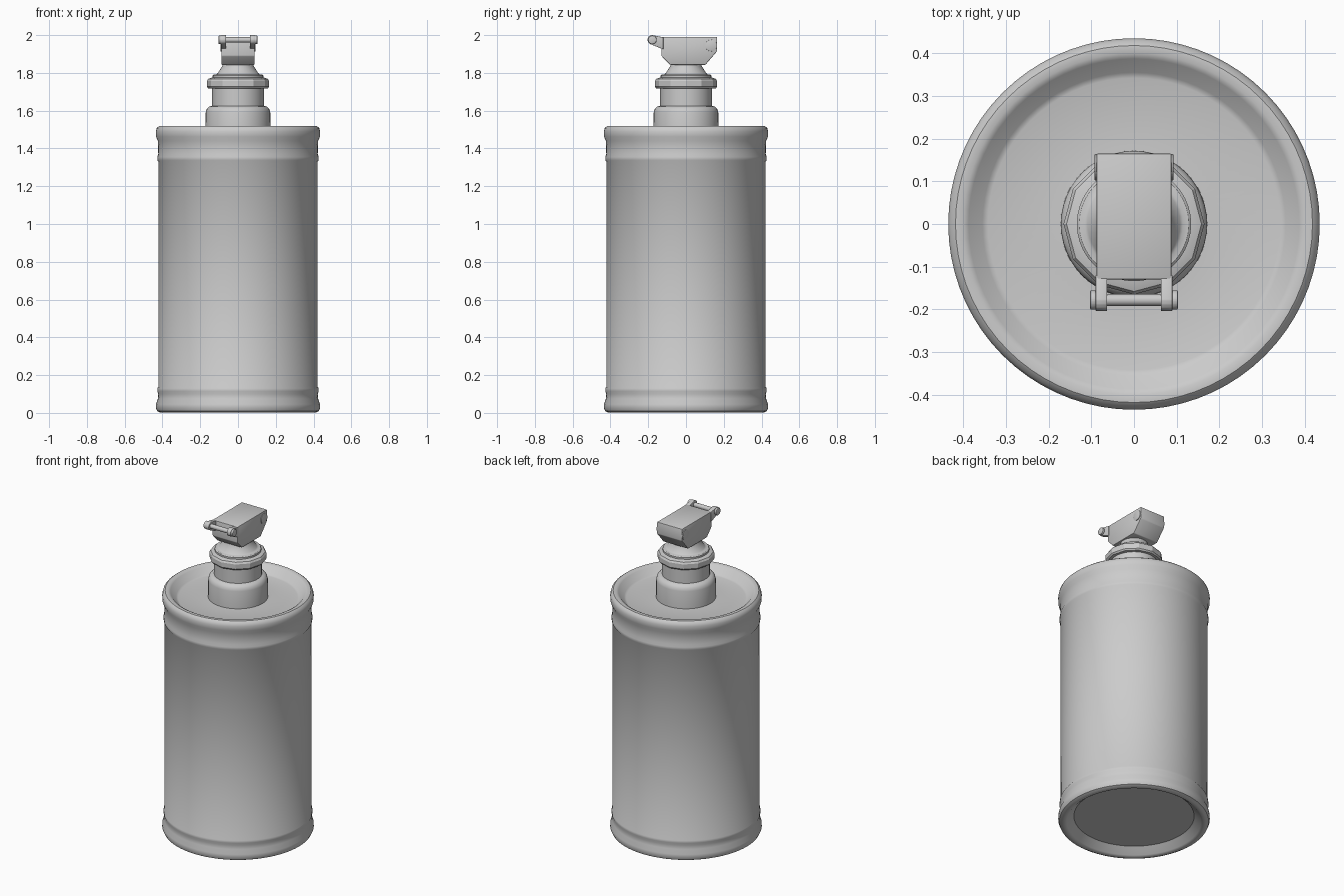
import bpy, bmesh, math

if "Cube" in bpy.data.objects:
    bpy.data.objects.remove(bpy.data.objects["Cube"])


def finish(name, bm, angle=35):
    bmesh.ops.recalc_face_normals(bm, faces=bm.faces)
    me = bpy.data.meshes.new(name)
    bm.to_mesh(me)
    bm.free()
    ob = bpy.data.objects.new(name, me)
    bpy.context.collection.objects.link(ob)
    bpy.ops.object.select_all(action='DESELECT')
    ob.select_set(True)
    bpy.context.view_layer.objects.active = ob
    bpy.ops.object.shade_smooth_by_angle(angle=math.radians(angle))
    return ob


def lathe(name, profile, sides=64, angle=35):
    """Spin (radius, z) points around z; end rings are capped."""
    bm = bmesh.new()
    rings = []
    for r, z in profile:
        rings.append([bm.verts.new((r * math.cos(2 * math.pi * i / sides),
                                    r * math.sin(2 * math.pi * i / sides), z))
                      for i in range(sides)])
    for a, b in zip(rings, rings[1:]):
        for i in range(sides):
            j = (i + 1) % sides
            bm.faces.new((a[i], a[j], b[j], b[i]))
    bm.faces.new(rings[0])
    bm.faces.new(rings[-1])
    return finish(name, bm, angle)


def extrude_yz(name, outline, x0, x1, bevel=0.004):
    """Extrude a (y, z) outline from x0 to x1."""
    bm = bmesh.new()
    a = [bm.verts.new((x0, y, z)) for y, z in outline]
    b = [bm.verts.new((x1, y, z)) for y, z in outline]
    bm.faces.new(a)
    bm.faces.new(b)
    for i in range(len(a)):
        j = (i + 1) % len(a)
        bm.faces.new((a[i], a[j], b[j], b[i]))
    bmesh.ops.recalc_face_normals(bm, faces=bm.faces)
    if bevel:
        bmesh.ops.bevel(bm, geom=bm.edges[:], offset=bevel, segments=2,
                        affect='EDGES', profile=0.5)
    return finish(name, bm)


def circle_yz(y, z, r, n=24):
    return [(y + r * math.cos(2 * math.pi * i / n),
             z + r * math.sin(2 * math.pi * i / n)) for i in range(n)]


# canister body with rolled rims and recessed ends
lathe("canister_body", [
    (0.345, 0.045), (0.352, 0.040), (0.385, 0.008), (0.395, 0.002), (0.412, 0.002),
    (0.428, 0.010), (0.435, 0.026), (0.434, 0.046), (0.424, 0.075),
    (0.422, 0.100), (0.427, 0.115), (0.427, 0.130), (0.422, 0.138),
    (0.422, 1.330), (0.427, 1.338), (0.427, 1.355), (0.422, 1.370),
    (0.424, 1.440), (0.434, 1.462), (0.435, 1.490), (0.430, 1.508),
    (0.418, 1.518), (0.400, 1.519), (0.387, 1.512), (0.355, 1.475),
    (0.342, 1.470), (0.175, 1.480)], 72)

# stepped neck
lathe("neck", [
    (0.172, 1.465), (0.171, 1.590), (0.166, 1.608), (0.152, 1.622),
    (0.137, 1.625), (0.137, 1.730)], 48)

# faceted collar
lathe("collar", [
    (0.130, 1.718), (0.158, 1.718), (0.165, 1.727), (0.165, 1.757),
    (0.158, 1.768), (0.136, 1.776), (0.120, 1.776)], 12, 25)

# ring and flared throat under the head
lathe("throat", [
    (0.134, 1.765), (0.134, 1.786), (0.128, 1.791), (0.115, 1.792),
    (0.108, 1.797), (0.080, 1.842), (0.080, 1.855)], 40)

# lever head
extrude_yz("lever_head", [
    (-0.130, 1.990), (0.165, 1.990), (0.165, 1.915), (0.103, 1.843),
    (-0.085, 1.843), (-0.130, 1.890)], -0.088, 0.088)

# hinge arms, pivot discs and pin heads on both sides
PY, PZ = -0.178, 1.975
for s, side in ((-1, "left"), (1, "right")):
    tip = [(PY + 0.026 * math.cos(a), PZ + 0.025 * math.sin(a))
           for a in [math.radians(90 + 22.5 * i) for i in range(8)]]
    extrude_yz(f"hinge_arm_{side}",
               tip + [(-0.120, 1.925), (-0.120, 1.988)],
               s * 0.063, s * 0.090, 0.002)
    extrude_yz(f"pivot_disc_{side}", circle_yz(0.133, 1.945, 0.031),
               s * 0.080, s * 0.092, 0.001)
    extrude_yz(f"pin_head_{side}", circle_yz(PY, PZ, 0.023),
               s * 0.088, s * 0.103, 0.004)

# cross pin
extrude_yz("cross_pin", circle_yz(PY, PZ, 0.014), -0.095, 0.095, 0)
